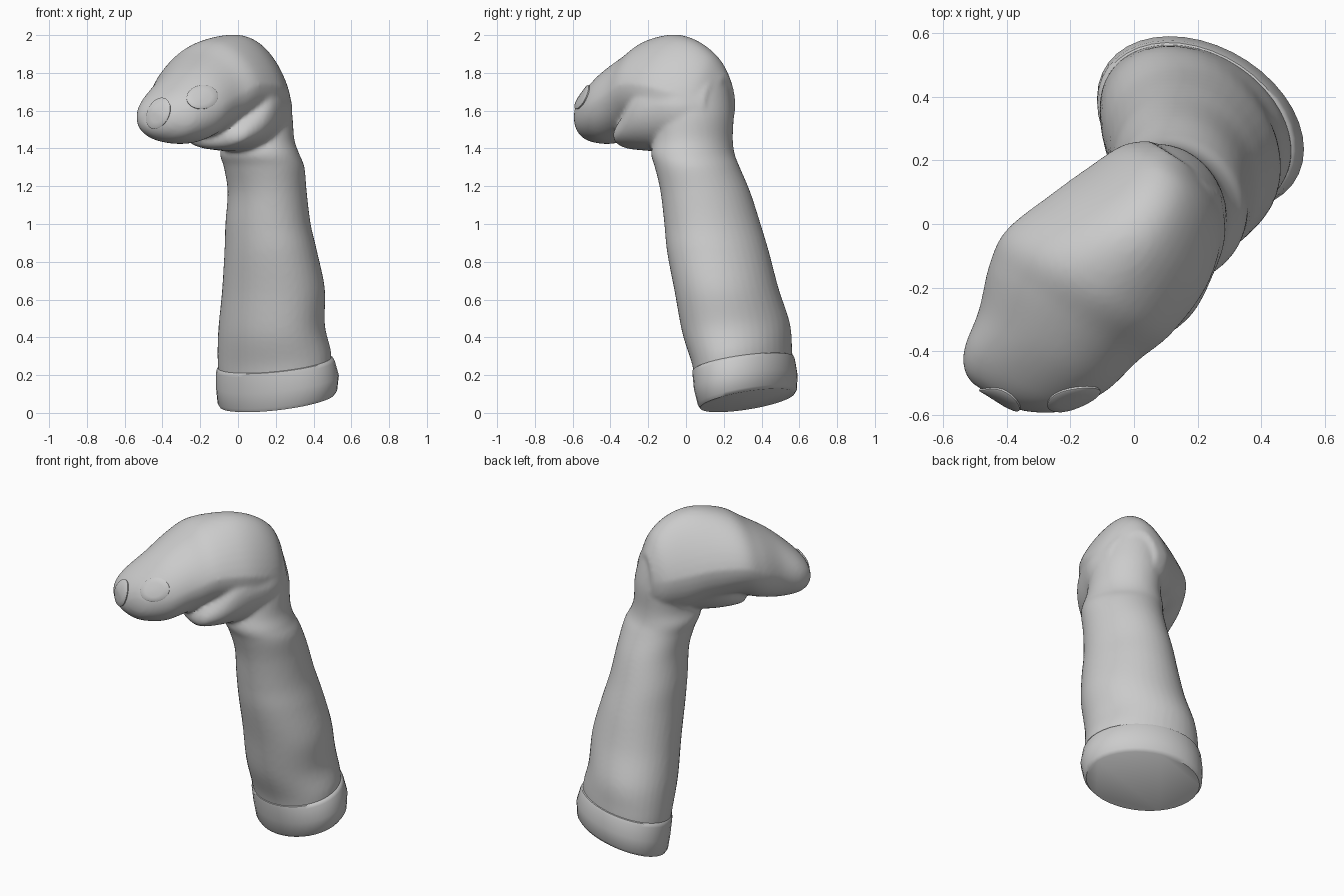
import bpy, bmesh, math
from mathutils import Vector
from mathutils.bvhtree import BVHTree

if "Cube" in bpy.data.objects:
    bpy.data.objects.remove(bpy.data.objects["Cube"])

SIDES = 40
FWD = Vector((-0.54, -0.84, 0))      # direction the head faces
SIDE = Vector((0.84, -0.54, 0))
NECK = Vector((0.10, 0.10, 0))


def smooth_rows(rows, n):
    """Catmull-Rom resampling of section parameters."""
    out = []
    for i in range(len(rows) - 1):
        p = [rows[max(i - 1, 0)], rows[i], rows[i + 1], rows[min(i + 2, len(rows) - 1)]]
        for k in range(n):
            t = k / n
            out.append([0.5 * (2 * b + (c - a) * t + (2 * a - 5 * b + 4 * c - d) * t * t
                               + (3 * b - a - 3 * c + d) * t ** 3) for a, b, c, d in zip(*p)])
    out.append(list(rows[-1]))
    return out


def loft(name, rings):
    bm = bmesh.new()
    loops = [[bm.verts.new(p) for p in r] for r in rings]
    for a, b in zip(loops, loops[1:]):
        for i in range(len(a)):
            j = (i + 1) % len(a)
            bm.faces.new((a[i], a[j], b[j], b[i]))
    bm.faces.new(loops[0])
    bm.faces.new(loops[-1])
    bmesh.ops.recalc_face_normals(bm, faces=bm.faces)
    me = bpy.data.meshes.new(name)
    bm.to_mesh(me)
    bm.free()
    ob = bpy.data.objects.new(name, me)
    bpy.context.collection.objects.link(ob)
    return ob


def upright_ring(z, x0, x1, y0, y1, tilt):
    pts, skew = [], -0.13 - 0.9 * tilt
    for i in range(SIDES):
        a = 2 * math.pi * i / SIDES
        dx, dy = (x1 - x0) / 2 * math.cos(a), (y1 - y0) / 2 * math.sin(a + skew)
        pts.append(((x0 + x1) / 2 + dx, (y0 + y1) / 2 + dy, z + tilt * (0.82 * dx + 1.07 * dy)))
    return pts


def head_ring(t, w0, w1, z0, z1, taper):
    pts = []
    for i in range(SIDES):
        a = 2 * math.pi * i / SIDES
        c, s = [math.copysign(abs(v) ** 0.93, v) for v in (math.cos(a), math.sin(a))]
        narrow = 1 - taper * max(s, 0)          # narrower towards the crown
        p = NECK + FWD * t + SIDE * ((w0 + w1) / 2 + (w1 - w0) / 2 * c * narrow)
        p.z = (z0 + z1) / 2 + (z1 - z0) / 2 * s
        pts.append(p)
    return pts


def select(*obs):
    bpy.ops.object.select_all(action='DESELECT')
    for o in obs:
        o.select_set(True)
    bpy.context.view_layer.objects.active = obs[0]


# Sleeve: z, x range, y range, tilt
sleeve = loft("sleeve", [upright_ring(*r) for r in smooth_rows([
    (0.20, -0.10, 0.495, 0.05, 0.565, 0.18),
    (0.30, -0.108, 0.492, 0.03, 0.562, 0.16),
    (0.45, -0.105, 0.46, -0.02, 0.55, 0.10),
    (0.65, -0.085, 0.46, -0.06, 0.49, 0.04),
    (0.85, -0.072, 0.42, -0.10, 0.44, 0.0),
    (1.00, -0.067, 0.385, -0.115, 0.395, 0.0),
    (1.17, -0.055, 0.364, -0.135, 0.34, 0.0),
    (1.30, -0.075, 0.352, -0.165, 0.285, 0.0),
    (1.37, -0.095, 0.325, -0.185, 0.258, 0.0),
    (1.45, -0.08, 0.298, -0.17, 0.248, 0.0),
    (1.60, -0.09, 0.284, -0.15, 0.250, 0.0),
    (1.78, -0.09, 0.23, -0.12, 0.218, 0.0),
    (1.88, -0.06, 0.17, -0.08, 0.16, 0.0)], 6)])

# Upper head: distance forward, side range, z range, crown taper
head = loft("upper_head", [head_ring(*r) for r in smooth_rows([
    (-0.11, -0.13, 0.06, 1.50, 1.78, 0.2),
    (-0.05, -0.195, 0.17, 1.44, 1.89, 0.3),
    (0.06, -0.245, 0.24, 1.42, 1.97, 0.35),
    (0.20, -0.30, 0.27, 1.46, 2.003, 0.35),
    (0.37, -0.358, 0.255, 1.50, 1.975, 0.25),
    (0.49, -0.345, 0.215, 1.46, 1.905, 0.15),
    (0.63, -0.295, 0.18, 1.425, 1.815, 0.1),
    (0.75, -0.27, 0.105, 1.435, 1.715, 0.0),
    (0.81, -0.235, 0.02, 1.47, 1.65, 0.0),
    (0.835, -0.19, -0.05, 1.51, 1.60, 0.0)], 6)])

# Lower jaw and cheeks tucked beneath the mouth
jaw = loft("lower_jaw", [head_ring(*r) for r in smooth_rows([
    (-0.09, -0.14, 0.15, 1.46, 1.78, 0.2),
    (0.02, -0.18, 0.235, 1.41, 1.84, 0.2),
    (0.15, -0.215, 0.268, 1.395, 1.85, 0.1),
    (0.27, -0.235, 0.278, 1.385, 1.79, 0.0),
    (0.37, -0.21, 0.25, 1.39, 1.64, 0.0),
    (0.45, -0.16, 0.20, 1.40, 1.54, 0.0),
    (0.48, -0.08, 0.12, 1.43, 1.49, 0.0)], 6)])

# Fuse sleeve, head and jaw into one soft skin
select(sleeve, head, jaw)
bpy.ops.object.join()
sleeve.name = "sock_body"
m = sleeve.modifiers.new("fuse", 'REMESH')
m.mode, m.voxel_size = 'VOXEL', 0.0125
m = sleeve.modifiers.new("soften", 'SMOOTH')
m.factor, m.iterations = 0.5, 6
for name in ("fuse", "soften"):
    bpy.ops.object.modifier_apply(modifier=name)

# Cuff with a slightly raised lip and flat tilted base
cuff = loft("cuff", [upright_ring(*r) for r in [
    (0.066, -0.095, 0.51, 0.075, 0.575, 0.205),
    (0.085, -0.108, 0.525, 0.062, 0.588, 0.20),
    (0.165, -0.116, 0.534, 0.042, 0.590, 0.19),
    (0.245, -0.116, 0.512, 0.034, 0.577, 0.175),
    (0.262, -0.112, 0.503, 0.035, 0.570, 0.17),
    (0.270, -0.098, 0.485, 0.05, 0.55, 0.17)]])

# Round eye patches laid on the face
tree = BVHTree.FromPolygons([v.co for v in sleeve.data.vertices],
                            [p.vertices for p in sleeve.data.polygons])


def eye_patch(name, x, z, rx, rz, lean):
    rings = []
    for r, lift in ((1.0, -0.005), (1.0, 0.007), (0.95, 0.009), (0.6, 0.008), (0.2, 0.008)):
        ring = []
        for i in range(28):
            a = 2 * math.pi * i / 28
            u, v = rx * r * math.cos(a), rz * r * math.sin(a)
            hit, normal, _, _ = tree.ray_cast(Vector((x + u + lean * v, -2, z + v)), Vector((0, 1, 0)))
            if hit is None:
                hit, normal, _, _ = tree.find_nearest(Vector((x + u + lean * v, -0.5, z + v)))
            ring.append(hit + normal * lift)
        rings.append(ring)
    return loft(name, rings)


eyes = [eye_patch("right_eye", -0.19, 1.67, 0.082, 0.062, 0.1),
        eye_patch("left_eye", -0.42, 1.585, 0.06, 0.08, 0.25)]

for ob in [sleeve, cuff] + eyes:
    select(ob)
    bpy.ops.object.shade_smooth_by_angle(angle=math.radians(45))
